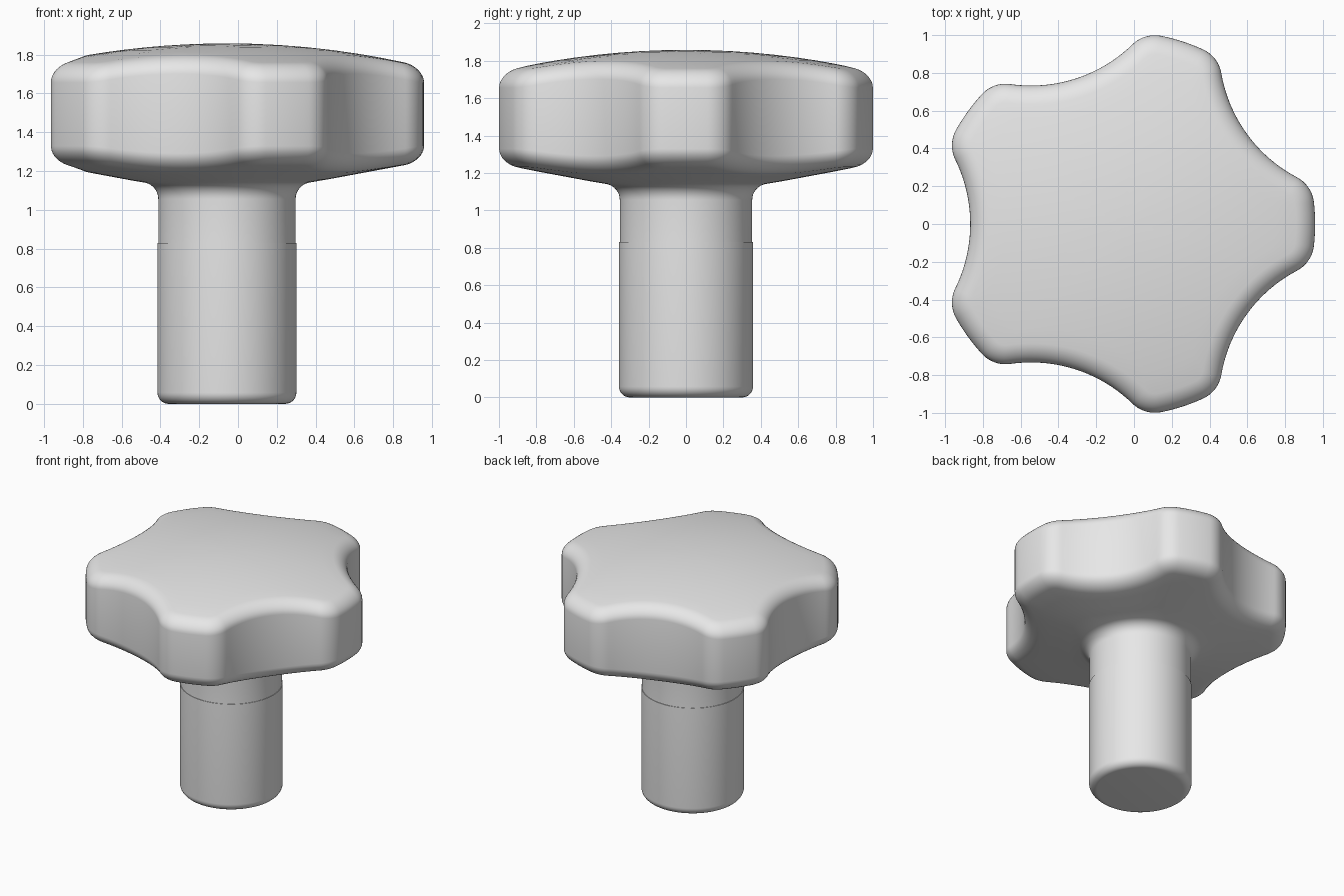
import bpy, bmesh
from math import sin, cos, acos, atan2, hypot, pi, radians, sqrt

cube = bpy.data.objects.get("Cube")
if cube:
    bpy.data.objects.remove(cube, do_unlink=True)

AXIS_X = -0.057          # knob axis
TIP_R, VALLEY_R = 1.016, 0.81
LOBE_FILLET, SCOOP_R = 0.17, 0.77
LOBES = 5
STEM_R, NECK_R, SEAM_Z = 0.358, 0.354, 0.83

grey = bpy.data.materials.new("light grey")
grey.use_nodes = True
grey.diffuse_color = (0.8, 0.8, 0.8, 1)
grey.node_tree.nodes["Principled BSDF"].inputs["Base Color"].default_value = (0.8, 0.8, 0.8, 1)


def star_outline():
    """Points and outward normals of the lobed outline, made from tangent arcs."""
    a, b, d = TIP_R - LOBE_FILLET, SCOOP_R + LOBE_FILLET, VALLEY_R + SCOOP_R
    half = pi / LOBES
    tip = half - acos((a * a + d * d - b * b) / (2 * a * d))
    fx, fy = a * cos(tip), a * sin(tip)              # fillet centre
    sx, sy = d * cos(half), d * sin(half)            # scoop centre
    join = atan2(sy - fy, sx - fx)                   # fillet end direction
    part = []                                        # tip centre to valley centre
    for i in range(4):
        t = tip * i / 4
        part.append((TIP_R * cos(t), TIP_R * sin(t), t))
    for i in range(10):
        t = tip + (join - tip) * i / 10
        part.append((fx + LOBE_FILLET * cos(t), fy + LOBE_FILLET * sin(t), t))
    for i in range(11):
        t = join + (half - join) * i / 10
        part.append((sx - SCOOP_R * cos(t), sy - SCOOP_R * sin(t), t))
    mirrored = [(x, -y, -t) for x, y, t in part[1:-1]][::-1]
    points = []
    for k in range(LOBES):
        r = 2 * pi * k / LOBES
        for x, y, t in mirrored + part:
            points.append((x * cos(r) - y * sin(r), x * sin(r) + y * cos(r), t + r))
    return points


def loft(name, rings, cap_bottom=True):
    """Skin a stack of equal-length rings, from the bottom up."""
    bm = bmesh.new()
    rows = [[bm.verts.new(p) for p in ring] for ring in rings]
    n = len(rows[0])
    for low, high in zip(rows, rows[1:]):
        for j in range(n):
            k = (j + 1) % n
            bm.faces.new((low[j], low[k], high[k], high[j]))
    if cap_bottom:
        bm.faces.new(rows[0][::-1])
    bm.faces.new(rows[-1])
    mesh = bpy.data.meshes.new(name)
    bm.to_mesh(mesh)
    bm.free()
    mesh.materials.append(grey)
    obj = bpy.data.objects.new(name, mesh)
    obj.location.x = AXIS_X
    bpy.context.collection.objects.link(obj)
    bpy.ops.object.select_all(action='DESELECT')
    obj.select_set(True)
    bpy.context.view_layer.objects.active = obj
    bpy.ops.object.shade_smooth_by_angle(angle=radians(35))
    return obj


outline = star_outline()


def circle(r, z):
    return [(r * x / hypot(x, y), r * y / hypot(x, y), z) for x, y, t in outline]


def inset(d):
    return [(x - d * cos(t), y - d * sin(t)) for x, y, t in outline]


def dome(r):
    return 1.858 - 4.3 + sqrt(4.3 ** 2 - r * r)


def underside(r):
    return 1.142 + 0.186 * (r - 0.44)


# Stem with a rounded lower rim
ROUND = 0.058
arc = [radians(90 * i / 8) for i in range(9)]
stem = [circle(STEM_R - ROUND * (1 - sin(t)), ROUND * (1 - cos(t))) for t in arc]
stem.append(circle(STEM_R, SEAM_Z))
loft("stem", stem)

# Neck flaring into the conical underside
head = [circle(NECK_R, SEAM_Z)]
for i in range(9):
    t = radians(79.5 * i / 8)
    head.append(circle(0.44 - 0.086 * cos(t), 1.056 + 0.086 * sin(t)))

# Underside, from the neck circle out to the lobes
EDGE_W, EDGE_H = 0.1, 0.08
rim = inset(EDGE_W)
for i in range(1, 4):
    ring = []
    for x, y in rim:
        r = hypot(x, y)
        new_r = 0.4243 + (r - 0.4243) * i / 4
        ring.append((x / r * new_r, y / r * new_r, underside(new_r)))
    head.append(ring)

# Rounded lower edge, side wall and rounded upper edge
for t in arc:
    head.append([(x, y, underside(hypot(x, y)) + EDGE_H * (1 - cos(t)))
                 for x, y in inset(EDGE_W * (1 - sin(t)))])
for t in reversed(arc):
    head.append([(x, y, dome(hypot(x, y)) - EDGE_H * (1 - cos(t)))
                 for x, y in inset(EDGE_W * (1 - sin(t)))])

# Domed top
for s in (0.88, 0.75, 0.6, 0.45, 0.3, 0.15, 0.05):
    head.append([(x * s, y * s, dome(s * hypot(x, y))) for x, y in rim])
loft("lobed_head", head, cap_bottom=False)
